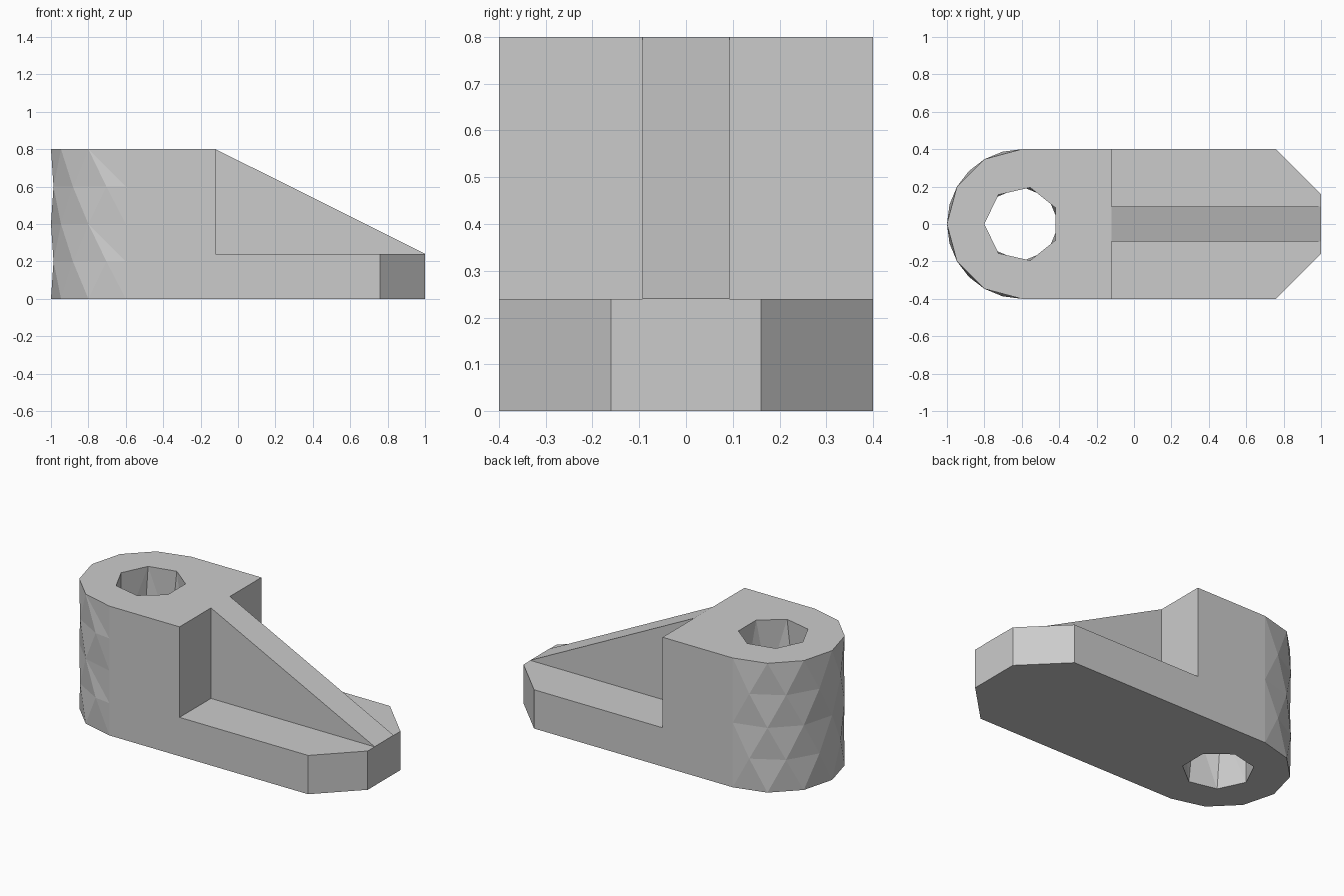
import bpy, bmesh
from math import cos, sin, radians

cube = bpy.data.objects.get("Cube")
if cube:
    bpy.data.objects.remove(cube, do_unlink=True)

grey = bpy.data.materials.new("plain grey")
grey.use_nodes = True
grey.diffuse_color = (0.6, 0.6, 0.6, 1)
grey.node_tree.nodes["Principled BSDF"].inputs["Base Color"].default_value = (0.6, 0.6, 0.6, 1)

HOLE_X = -0.6   # shared centre of the rounded end and the hole


def finish(bm, name):
    bmesh.ops.recalc_face_normals(bm, faces=bm.faces)
    mesh = bpy.data.meshes.new(name)
    bm.to_mesh(mesh)
    bm.free()
    mesh.materials.append(grey)
    obj = bpy.data.objects.new(name, mesh)
    bpy.context.scene.collection.objects.link(obj)
    return obj


def on_circle(radius, angle):
    return HOLE_X + radius * cos(radians(angle)), radius * sin(radians(angle))


def stack(name, layers):
    """Solid through rings of (turn, (x, y)), joined in order of turn."""
    bm = bmesh.new()
    rings = [[(t, bm.verts.new((*p, z))) for t, p in ring] for z, ring in layers]
    bm.faces.new([v for _, v in rings[0]])
    bm.faces.new([v for _, v in rings[-1]])
    for low, high in zip(rings, rings[1:]):
        a = low + [(360, low[0][1])]
        b = high + [(360, high[0][1])]
        i = j = 0
        while i < len(a) - 1 or j < len(b) - 1:
            next_a = a[i + 1][0] if i < len(a) - 1 else 999
            next_b = b[j + 1][0] if j < len(b) - 1 else 999
            if next_a == next_b and a[i][0] == b[j][0]:
                bm.faces.new((a[i][1], a[i + 1][1], b[j + 1][1], b[j][1]))
                i, j = i + 1, j + 1
            elif next_a <= next_b:
                bm.faces.new((a[i][1], a[i + 1][1], b[j][1]))
                i += 1
            else:
                bm.faces.new((a[i][1], b[j + 1][1], b[j][1]))
                j += 1
    return finish(bm, name)


def prism(name, profile, y0, y1):
    """Side profile (x, z) extruded along y."""
    bm = bmesh.new()
    face = bm.faces.new([bm.verts.new((x, y0, z)) for x, z in profile])
    moved = bmesh.ops.extrude_face_region(bm, geom=[face])["geom"]
    bmesh.ops.translate(bm, vec=(0, y1 - y0, 0),
                        verts=[g for g in moved if isinstance(g, bmesh.types.BMVert)])
    return finish(bm, name)


def cut(obj, cutter):
    cutter.hide_render = True
    mod = obj.modifiers.new("cut", 'BOOLEAN')
    mod.operation, mod.solver, mod.object = 'DIFFERENCE', 'EXACT', cutter
    bpy.context.view_layer.objects.active = obj
    bpy.ops.object.modifier_apply(modifier=mod.name)
    bpy.data.objects.remove(cutter, do_unlink=True)


# Body: faceted round end, straight sides, chamfered tip
tip = [(200, (0.76, -0.4)), (230, (1, -0.16)), (260, (1, 0.16)), (290, (0.76, 0.4))]


def outline(turns):
    return [(t, on_circle(0.4, 90 + t)) for t in turns] + tip


even = outline(range(0, 181, 30))
odd = outline([0, *range(15, 180, 30), 180])
body = stack("bracket_body", [(k * 0.2, odd if k % 2 else even) for k in range(5)])

# Step on each side of the rib
for side in (-1, 1):
    y0, y1 = sorted((side * 0.093, side * 0.6))
    cut(body, prism("side_cutter", [(-0.12, 0.24), (1.2, 0.24), (1.2, 1), (-0.12, 1)], y0, y1))

# Sloping top of the rib
cut(body, prism("slope_cutter", [(-0.32, 0.9), (-0.12, 0.8), (1, 0.241), (1.2, 0.141), (1.2, 0.9)], -0.2, 0.2))

# Hole, seven-sided at both mouths and eight-sided at the middle


def hole_ring(sides):
    return [(k * 360 / sides, on_circle(0.2, 180 + k * 360 / sides)) for k in range(sides)]


cut(body, stack("hole_cutter", [(-0.1, hole_ring(7)), (0, hole_ring(7)), (0.4, hole_ring(8)),
                                (0.8, hole_ring(7)), (0.9, hole_ring(7))]))
